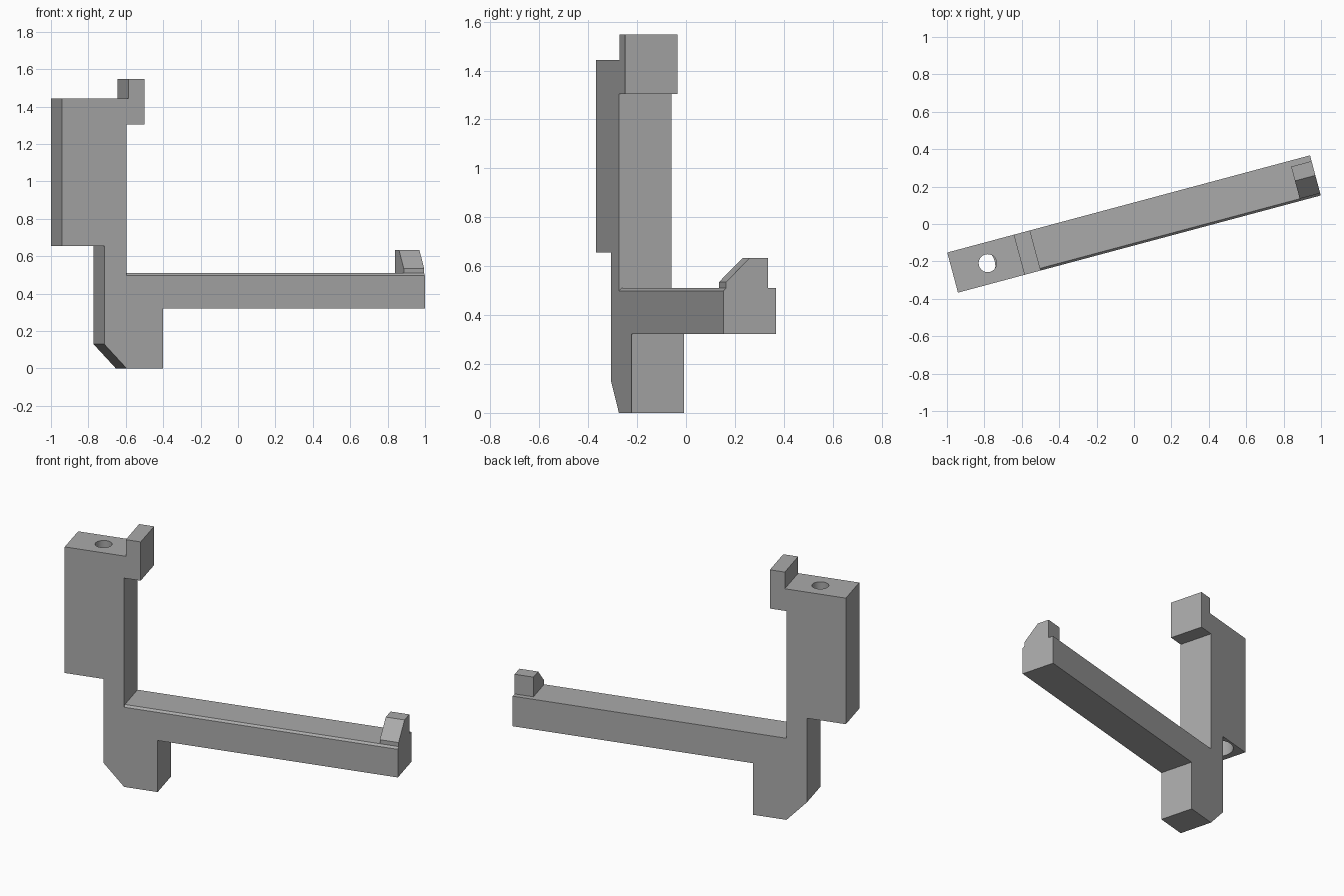
import bpy, bmesh, math
from mathutils import Matrix, Vector

if "Cube" in bpy.data.objects:
    bpy.data.objects.remove(bpy.data.objects["Cube"], do_unlink=True)

TURN = Matrix.Rotation(math.radians(15), 4, 'Z')
HALF_L, HALF_T = 1.004, 0.111
INNER = -0.646          # inner face of the column
ARM_TOP, EDGE = 0.51, 0.012

grey = bpy.data.materials.new("grey_plastic")
grey.use_nodes = True
colour = (0.40, 0.40, 0.40, 1)
grey.diffuse_color = colour
grey.node_tree.nodes["Principled BSDF"].inputs["Base Color"].default_value = colour


def finish(name, bm):
    bmesh.ops.recalc_face_normals(bm, faces=bm.faces)
    mesh = bpy.data.meshes.new(name)
    bm.to_mesh(mesh)
    bm.free()
    mesh.materials.append(grey)
    obj = bpy.data.objects.new(name, mesh)
    bpy.context.collection.objects.link(obj)
    obj.matrix_world = TURN
    return obj


def prism(name, outline, sweep):
    """Extrude a closed outline along the sweep vector."""
    bm = bmesh.new()
    face = bm.faces.new([bm.verts.new(p) for p in outline])
    side = bmesh.ops.extrude_face_region(bm, geom=[face])["geom"]
    verts = [g for g in side if isinstance(g, bmesh.types.BMVert)]
    bmesh.ops.translate(bm, verts=verts, vec=Vector(sweep))
    return finish(name, bm)


def peg(name, x, radius, low, high):
    bm = bmesh.new()
    bmesh.ops.create_cone(bm, cap_ends=True, segments=48, radius1=radius,
                          radius2=radius, depth=high - low,
                          matrix=Matrix.Translation((x, 0, (low + high) / 2)))
    return finish(name, bm)


# Bracket body: foot, column, hook and arm in one side profile
side_profile = [
    (INNER, 0), (-0.444, 0), (-0.444, 0.322), (HALF_L, 0.322),
    (HALF_L, ARM_TOP), (INNER, ARM_TOP), (INNER, 1.305), (-0.546, 1.305),
    (-0.546, 1.547), (-0.636, 1.547), (-0.636, 1.443), (-HALF_L, 1.443),
    (-HALF_L, 0.655), (-0.77, 0.655), (-0.77, 0.13)]
body = prism("bracket_body", [(x, -HALF_T, z) for x, z in side_profile],
             (0, 2 * HALF_T, 0))

# Cutters: screw hole, wider bore underneath, chamfer on the arm's front edge
m = 0.02
wedge = [(INNER, -HALF_T - m, ARM_TOP - EDGE - m),
         (INNER, -HALF_T + EDGE + m, ARM_TOP + m),
         (INNER, -HALF_T - m, ARM_TOP + m)]
cutters = [peg("screw_hole_cutter", -0.81, 0.048, 0.7, 1.5),
           peg("bore_cutter", -0.868, 0.097, 0.6, 0.9),
           prism("chamfer_cutter", wedge, (HALF_L - INNER + 0.1, 0, 0))]
bpy.context.view_layer.objects.active = body
for cutter in cutters:
    cutter.hide_render = True
    cut = body.modifiers.new("cut", 'BOOLEAN')
    cut.operation, cut.solver, cut.object = 'DIFFERENCE', 'EXACT', cutter
    bpy.ops.object.modifier_apply(modifier=cut.name)
    bpy.data.objects.remove(cutter, do_unlink=True)

# Sloped end stop on the arm tip
stop_profile = [(-0.099, ARM_TOP), (-0.099, 0.535), (0, 0.633),
                (0.079, 0.633), (0.079, ARM_TOP)]
stop = prism("end_stop", [(0.891, y, z) for y, z in stop_profile],
             (HALF_L - 0.891, 0, 0))

# Flat faces with a smooth hole wall
bpy.ops.object.select_all(action='DESELECT')
for obj in (body, stop):
    obj.select_set(True)
bpy.context.view_layer.objects.active = body
bpy.ops.object.shade_smooth_by_angle(angle=math.radians(25))
